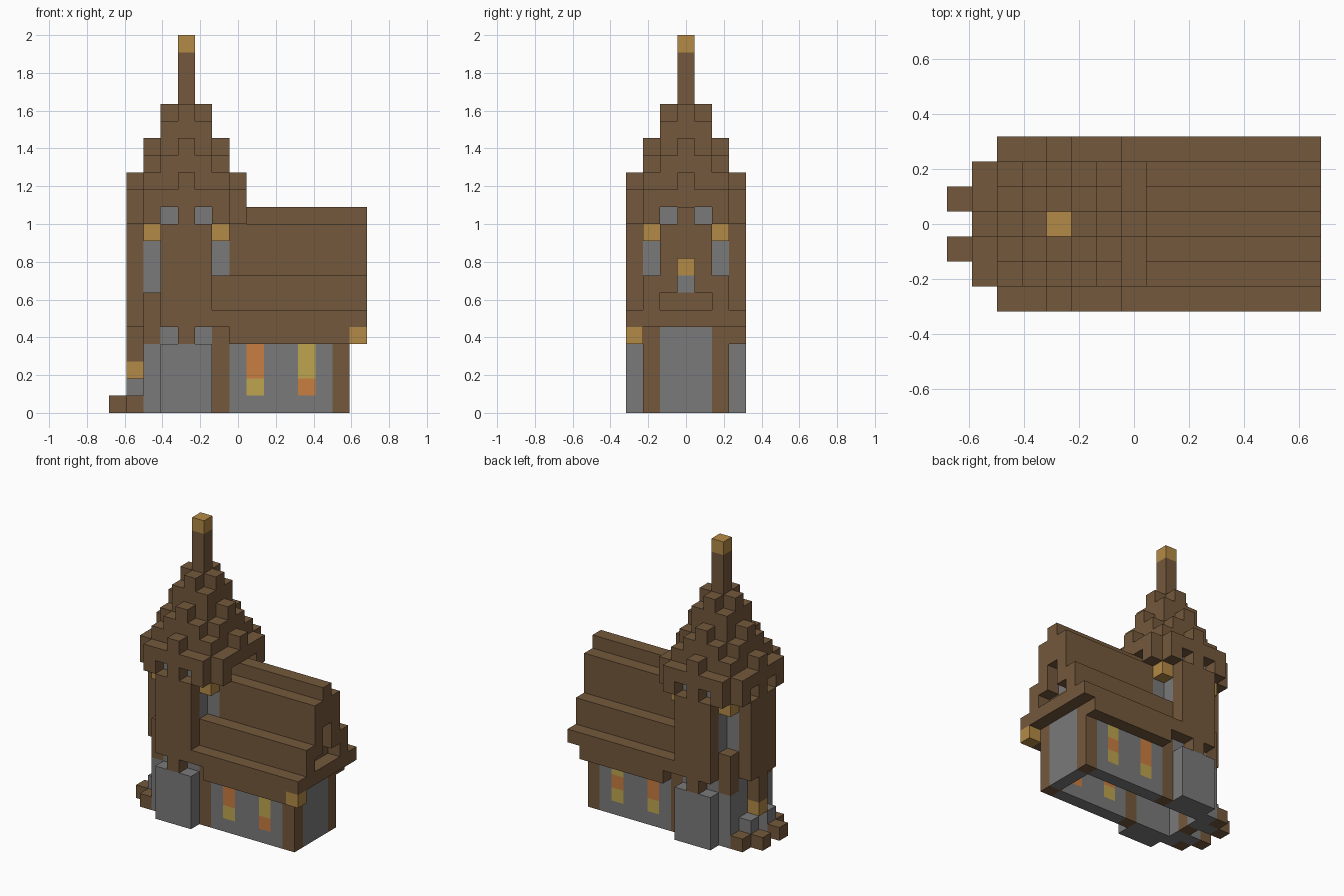
import bpy, bmesh
from mathutils import Vector

cube = bpy.data.objects.get("Cube")
if cube:
    bpy.data.objects.remove(cube, do_unlink=True)

U = 1 / 11                       # size of one block
ORIGIN = Vector((-7.5, -3.5, 0))
cells = {}                       # block position -> part name
part_colour = {}


def material(name, rgb):
    m = bpy.data.materials.new(name)
    m.use_nodes = True
    m.diffuse_color = (*rgb, 1)
    m.node_tree.nodes["Principled BSDF"].inputs["Base Color"].default_value = (*rgb, 1)
    return m


brown = material("brown timber", (0.174, 0.098, 0.045))
grey = material("grey stone", (0.195, 0.195, 0.195))
gold = material("gold", (0.456, 0.254, 0.061))
orange = material("orange glass", (0.578, 0.205, 0.053))
yellow = material("yellow glass", (0.515, 0.376, 0.080))


def box(part, colour, x, y, z, mirror=True):
    """Fill a range of blocks (ends excluded), mirrored front to back."""
    part_colour[part] = colour
    for i in range(*x):
        for j in range(*y):
            for k in range(*z):
                cells[i, j, k] = part
                if mirror:
                    cells[i, 6 - j, k] = part


def carve(x, y, z):
    for i in range(*x):
        for j in range(*y):
            for k in range(*z):
                cells.pop((i, j, k), None)
                cells.pop((i, 6 - j, k), None)


# Nave walls, hollow and open below, with corner posts
box("nave_wall", grey, (7, 13), (1, 2), (0, 4))
box("nave_end_wall", grey, (13, 14), (2, 5), (0, 5))
for x in (6, 13):
    box("nave_post", brown, (x, x + 1), (1, 2), (0, 5))

# Nave windows
box("orange_window", orange, (8, 9), (1, 2), (2, 4))
box("yellow_window", yellow, (8, 9), (1, 2), (1, 2))
box("yellow_window", yellow, (11, 12), (1, 2), (1, 4))
box("orange_window", orange, (11, 12), (1, 2), (1, 2), False)
box("orange_window", orange, (11, 12), (5, 6), (2, 3), False)

# Stepped nave roof
box("roof_eave", brown, (7, 14), (0, 1), (4, 5))
box("roof_eave", brown, (6, 15), (0, 1), (5, 6))
box("roof_lower", brown, (6, 14), (1, 2), (4, 8))
box("roof_lower", brown, (14, 15), (1, 2), (5, 8))
box("roof_upper", brown, (7, 15), (2, 3), (7, 11))
box("roof_ridge", brown, (7, 15), (3, 4), (10, 12))

# Gable end: shelf, recess and small window
box("gable_shelf", brown, (14, 15), (1, 6), (5, 6))
box("gable_wall", brown, (13, 14), (2, 5), (5, 10))
box("roof_ridge", brown, (14, 15), (3, 4), (9, 12))
box("gable_window", grey, (13, 14), (3, 4), (7, 8))
box("gable_lamp", gold, (13, 14), (3, 4), (8, 9))
box("eave_lamp", gold, (14, 15), (0, 1), (4, 5), False)

# Tower base
box("tower_base", grey, (2, 6), (1, 2), (0, 5))
box("tower_base", grey, (2, 3), (2, 5), (0, 5))
box("tower_base", grey, (3, 6), (0, 1), (0, 4))

# Tower body with a projecting arm on each side
box("tower_body", brown, (2, 7), (1, 6), (5, 11))
box("tower_arm", brown, (3, 6), (0, 1), (5, 11))
box("tower_arm", brown, (1, 2), (2, 5), (5, 11))
box("tower_arm", brown, (7, 8), (2, 5), (8, 11))
box("tower_bracket", brown, (4, 5), (0, 1), (4, 5))
box("tower_bracket", brown, (1, 2), (3, 4), (3, 5))
box("buttress", brown, (2, 3), (1, 2), (4, 7))

# Open tower corners: stone lining and a gold cap
for corner, inner, bottom in ((2, 3, 7), (6, 5, 8)):
    carve((corner, corner + 1), (1, 2), (bottom, 10))
    box("corner_lining", grey, (inner, inner + 1), (1, 2), (bottom, 10))
    box("corner_lining", grey, (corner, corner + 1), (2, 3), (bottom, 10))
    box("corner_lamp", gold, (corner, corner + 1), (1, 2), (10, 11))

# Stepped tower roof, each ring higher on the axes
for dx in range(-3, 4):
    for dy in range(-3, 4):
        ring, low = max(abs(dx), abs(dy)), min(abs(dx), abs(dy))
        if low == 3:
            continue
        top = 20 - 2 * ring - (low > 0) - (ring == low == 2)
        bottom = 12 if ring == 3 and low == 1 else 11
        box("tower_roof", brown, (4 + dx, 5 + dx), (3 + dy, 4 + dy), (bottom, top), False)
for x in (3, 5):
    box("lookout_lining", grey, (x, x + 1), (1, 2), (11, 12))
for x in (2, 6):
    box("lookout_lining", grey, (x, x + 1), (2, 3), (11, 12))

# Spire
box("spire", brown, (4, 5), (3, 4), (18, 21))
box("spire_tip", gold, (4, 5), (3, 4), (21, 22))

# Doorway and steps
box("door", brown, (2, 3), (3, 4), (0, 2))
box("door_jamb", grey, (1, 2), (2, 3), (0, 2))
box("door_lamp", gold, (1, 2), (3, 4), (2, 3))
box("door_step", brown, (0, 1), (2, 3), (0, 1))
box("door_step", brown, (1, 2), (1, 2), (0, 1))

# One mesh per part, keeping only the exposed block faces
AXES = [Vector(a) for a in ((1, 0, 0), (0, 1, 0), (0, 0, 1))]
for part, colour in part_colour.items():
    bm = bmesh.new()
    for cell in [c for c, p in cells.items() if p == part]:
        centre = Vector(cell) + Vector((.5, .5, .5)) + ORIGIN
        for a in range(3):
            u, v = AXES[(a + 1) % 3] / 2, AXES[(a + 2) % 3] / 2
            for sign in (1, -1):
                n = AXES[a] * sign
                if tuple(int(c + d) for c, d in zip(cell, n)) in cells:
                    continue
                ring = [-u - v, u - v, u + v, v - u][::sign]
                bm.faces.new([bm.verts.new((centre + n / 2 + r) * U) for r in ring])
    bmesh.ops.remove_doubles(bm, verts=bm.verts, dist=U / 100)
    bmesh.ops.dissolve_limit(bm, angle_limit=0.01, verts=bm.verts, edges=bm.edges)
    mesh = bpy.data.meshes.new(part)
    bm.to_mesh(mesh)
    bm.free()
    mesh.materials.append(colour)
    bpy.context.collection.objects.link(bpy.data.objects.new(part, mesh))
